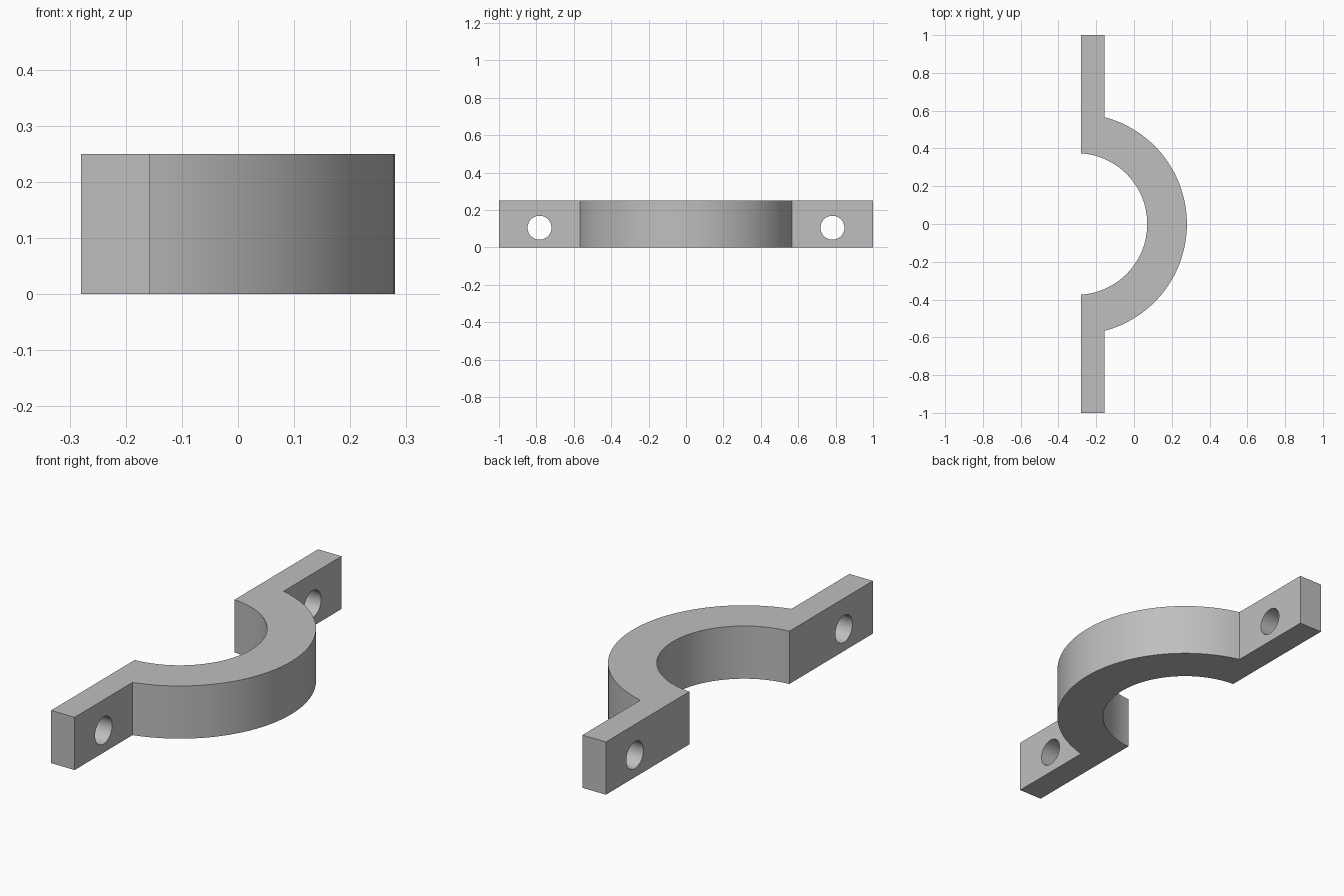
import bpy, bmesh
from math import sqrt, atan2, cos, sin, radians, pi

cube = bpy.data.objects.get("Cube")
if cube:
    bpy.data.objects.remove(cube, do_unlink=True)

HEIGHT = 0.25
BACK, EAR_FRONT, FRONT = -0.28, -0.157, 0.28
CENTRE = -0.305                    # arc centre on x
R_IN, R_OUT = 0.375, FRONT - CENTRE
HOLE_Y, HOLE_Z, HOLE_R = 0.783, 0.105, 0.064

steel = bpy.data.materials.new("grey_steel")
steel.use_nodes = True
steel.diffuse_color = (0.52, 0.52, 0.52, 1)
steel.node_tree.nodes["Principled BSDF"].inputs["Base Color"].default_value = steel.diffuse_color


def arc(radius, x_end, steps):
    """Arc about the ring centre, from -y to +y, ending where it meets x_end."""
    dx = x_end - CENTRE
    a = atan2(sqrt(radius ** 2 - dx ** 2), dx)
    angles = [-a + 2 * a * i / steps for i in range(steps + 1)]
    return [(CENTRE + radius * cos(t), radius * sin(t)) for t in angles]


# Clamp outline: outer arc, +y ear, inner arc, -y ear
outline = arc(R_OUT, EAR_FRONT, 64)
outline += [(EAR_FRONT, 1), (BACK, 1)]
outline += arc(R_IN, BACK, 64)[::-1]
outline += [(BACK, -1), (EAR_FRONT, -1)]

bm = bmesh.new()
base = bm.faces.new([bm.verts.new((x, y, 0)) for x, y in outline])
top = bmesh.ops.extrude_face_region(bm, geom=[base])["geom"]
bmesh.ops.translate(bm, vec=(0, 0, HEIGHT),
                    verts=[v for v in top if isinstance(v, bmesh.types.BMVert)])
bmesh.ops.recalc_face_normals(bm, faces=bm.faces)
mesh = bpy.data.meshes.new("clamp_half")
bm.to_mesh(mesh)
bm.free()
mesh.materials.append(steel)
clamp = bpy.data.objects.new("clamp_half", mesh)
bpy.context.collection.objects.link(clamp)

# Bolt holes through both ears
cutters = []
for side in (-1, 1):
    bpy.ops.mesh.primitive_cylinder_add(
        vertices=48, radius=HOLE_R, depth=0.3, rotation=(0, pi / 2, 0),
        location=((BACK + EAR_FRONT) / 2, side * HOLE_Y, HOLE_Z))
    cutter = bpy.context.object
    cutter.name = "bolt_hole_cutter"
    cutter.data.materials.append(steel)
    cutters.append(cutter)
    cut = clamp.modifiers.new("bolt_hole", "BOOLEAN")
    cut.operation = "DIFFERENCE"
    cut.solver = "EXACT"
    cut.object = cutter

# Apply the cuts, drop the cutters and shade the curved walls
bpy.ops.object.select_all(action="DESELECT")
clamp.select_set(True)
bpy.context.view_layer.objects.active = clamp
for name in [m.name for m in clamp.modifiers]:
    bpy.ops.object.modifier_apply(modifier=name)
for cutter in cutters:
    bpy.data.objects.remove(cutter, do_unlink=True)
bpy.ops.object.shade_smooth_by_angle(angle=radians(30))
